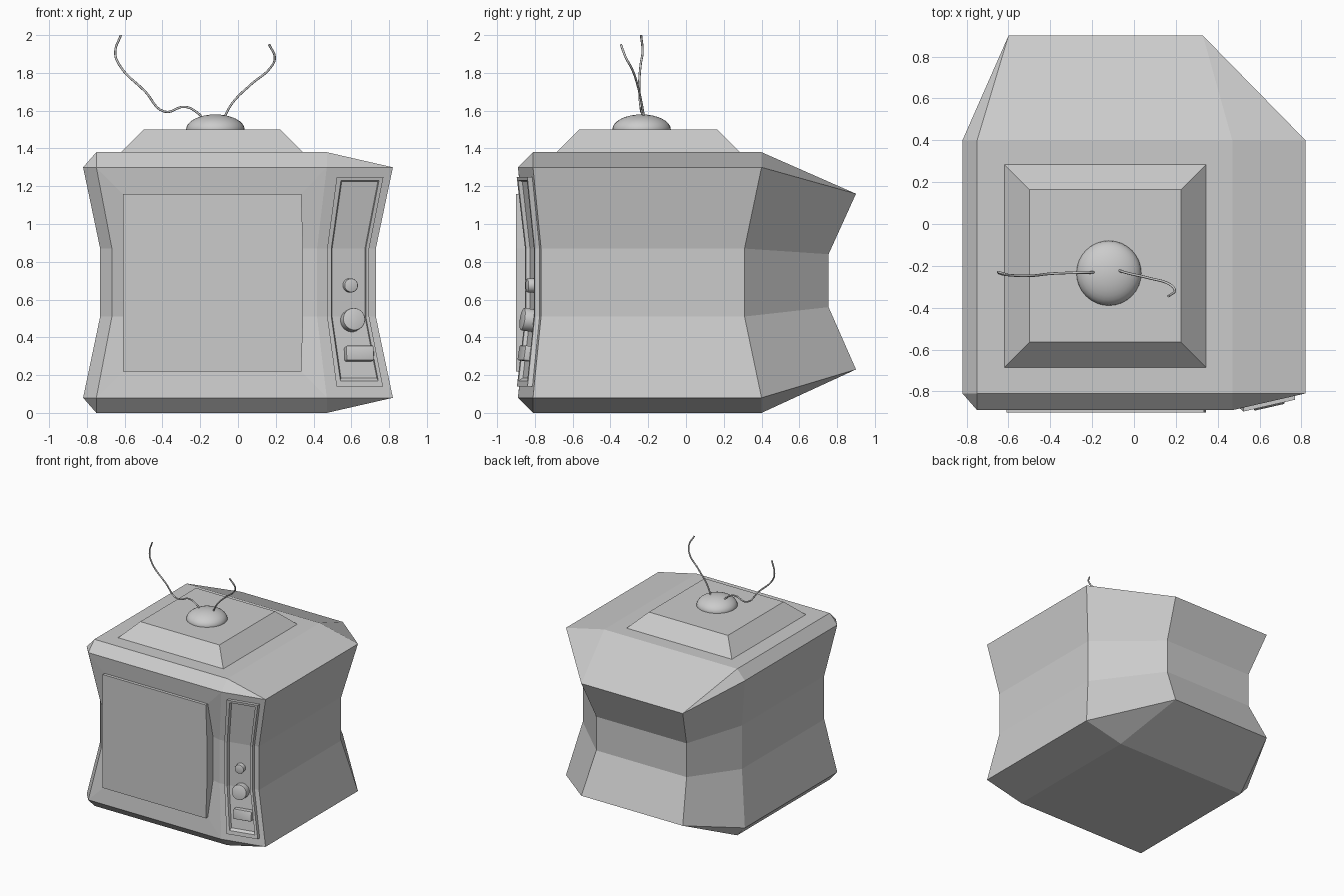
import bpy, bmesh
from mathutils import Vector

if "Cube" in bpy.data.objects:
    bpy.data.objects.remove(bpy.data.objects["Cube"])

CY = -0.42  # centre line of the waist scaling


def finish(name, bm, smooth=False):
    bmesh.ops.recalc_face_normals(bm, faces=bm.faces)
    me = bpy.data.meshes.new(name)
    bm.to_mesh(me)
    bm.free()
    ob = bpy.data.objects.new(name, me)
    bpy.context.collection.objects.link(ob)
    if smooth:
        bpy.ops.object.select_all(action='DESELECT')
        ob.select_set(True)
        bpy.context.view_layer.objects.active = ob
        bpy.ops.object.shade_smooth_by_angle(angle=0.6)
    return ob


def bridge(bm, a, b):
    n = len(a)
    for i in range(n):
        j = (i + 1) % n
        bm.faces.new((a[i], a[j], b[j], b[i]))


def cap_rows(bm, loop):
    # loop runs up the left side and down the right side
    h = len(loop) // 2
    for i in range(h - 1):
        bm.faces.new((loop[i], loop[i + 1], loop[-2 - i], loop[-1 - i]))


def loft(name, loops):
    bm = bmesh.new()
    vs = [[bm.verts.new(p) for p in lp] for lp in loops]
    for a, b in zip(vs, vs[1:]):
        bridge(bm, a, b)
    cap_rows(bm, vs[0])
    cap_rows(bm, vs[-1])
    return finish(name, bm)


def waist(z):
    # horizontal scale of the cabinet at height z
    d = max(0.51 - z, z - 0.87, 0)
    return 0.89 + 0.11 * min(d / 0.43, 1)


def facet_y(x, z):
    # surface of the angled control facet at front right
    s = waist(z)
    return CY + (-0.89 + (x / s - 0.47) * 0.2286 - CY) * s


# Cabinet: waisted eight-column shell with chamfered top and bottom
ring = [(-.75, -.89), (.47, -.89), (.82, -.81), (.82, .4),
        (.33, .9), (-.6, .9), (-.82, .4), (-.82, -.81)]
cap = [(-.75, -.81), (.47, -.81), (.47, .4), (-.75, .4)]
bm = bmesh.new()
rows = []
for z, zback, s in ((.08, .23, 1), (.51, .56, .89), (.87, .84, .89), (1.3, 1.16, 1)):
    rows.append([bm.verts.new((x * s, CY + (y - CY) * s, zback if y > .8 else z))
                 for x, y in ring])
for lo, hi in zip(rows, rows[1:]):
    for i in range(1, 8):
        j = (i + 1) % 8
        bm.faces.new((lo[i], lo[j], hi[j], hi[i]))
for row, z in ((rows[0], 0), (rows[3], 1.38)):
    c = [bm.verts.new((x, y, z)) for x, y in cap]
    bm.faces.new(c)
    for i in range(8):
        a, b = c[(i + 1) // 2 % 4], c[(i + 2) // 2 % 4]
        f = [row[i], row[(i + 1) % 8], b] + ([a] if a != b else [])
        bm.faces.new(f)
# recessed bezel in the cabinet front
outer = [r[0] for r in rows] + [r[1] for r in reversed(rows)]
bez = [(.22, -.875, .335), (.51, -.82, .345), (.87, -.82, .345), (1.16, -.875, .335)]
inner = [bm.verts.new((-.61, y, z)) for z, y, x in bez]
inner += [bm.verts.new((x, y, z)) for z, y, x in reversed(bez)]
bridge(bm, outer, inner)
cap_rows(bm, inner)
finish("cabinet", bm)


# Screen plate
def screen_loop(y):
    return ([(-.61, y, z) for z, _, x in bez] +
            [(x, y, z) for z, _, x in reversed(bez)])


loft("screen", [screen_loop(-.8), screen_loop(-.9)])


# Control panel with raised rim and sunken floor
def panel_loop(x0, x1, z0, z1, out):
    zs = (z0, .51, .87, z1)
    pts = [(x0 * waist(z), z) for z in zs] + [(x1 * waist(z), z) for z in reversed(zs)]
    return [(x, facet_y(x, z) - out, z) for x, z in pts]


loft("control_panel", [panel_loop(.53, .78, .14, 1.25, -.02),
                       panel_loop(.53, .78, .14, 1.25, .026),
                       panel_loop(.555, .76, .17, 1.23, .026),
                       panel_loop(.56, .755, .185, 1.225, .006)])


# Knobs and button standing on the angled facet
def on_facet(ob, x, z, depth):
    e = .004
    n = Vector(((facet_y(x + e, z) - facet_y(x - e, z)) / (2 * e), -1,
                (facet_y(x, z + e) - facet_y(x, z - e)) / (2 * e))).normalized()
    ob.location = Vector((x, facet_y(x, z), z)) + n * depth / 2
    ob.rotation_euler = n.to_track_quat('Z', 'Y').to_euler()


def bevel_top(bm, depth, w):
    edges = [e for e in bm.edges if all(v.co.z > depth * .49 for v in e.verts)]
    bmesh.ops.bevel(bm, geom=edges, offset=w, segments=2, affect='EDGES', profile=.5)


for name, x, z, r, d in (("small_knob", .59, .675, .037, .045),
                         ("large_knob", .60, .487, .06, .07)):
    bm = bmesh.new()
    bmesh.ops.create_cone(bm, cap_ends=True, segments=32, radius1=r, radius2=r, depth=d)
    bevel_top(bm, d, .006)
    on_facet(finish(name, bm, True), x, z, d)

bm = bmesh.new()
bmesh.ops.create_cube(bm, size=1)
bmesh.ops.scale(bm, vec=(.15, .08, .055), verts=bm.verts)
bmesh.ops.bevel(bm, geom=[e for e in bm.edges if abs(e.verts[0].co.z - e.verts[1].co.z) > .01],
                offset=.01, segments=3, affect='EDGES', profile=.5)
bevel_top(bm, .055, .006)
on_facet(finish("button", bm, True), .635, .31, .055)


# Raised plinth on the roof
def rect(x0, x1, y0, y1, z):
    return [(x0, y0, z), (x0, y1, z), (x1, y1, z), (x1, y0, z)]


loft("roof_plinth", [rect(-.625, .35, -.69, .29, 1.375), rect(-.5, .225, -.565, .165, 1.5)])

# Antenna dome
bm = bmesh.new()
bmesh.ops.create_uvsphere(bm, u_segments=32, v_segments=16, radius=1)
bmesh.ops.scale(bm, vec=(.155, .155, .08), verts=bm.verts)
bmesh.ops.translate(bm, vec=(-.12, -.235, 1.5), verts=bm.verts)
finish("antenna_dome", bm, True)


# Bent wire antennas
def antenna(name, pts):
    cu = bpy.data.curves.new(name, 'CURVE')
    cu.dimensions = '3D'
    cu.bevel_depth = .006
    cu.bevel_resolution = 2
    cu.use_fill_caps = True
    cu.resolution_u = 6
    sp = cu.splines.new('BEZIER')
    sp.bezier_points.add(len(pts) - 1)
    for bp, p in zip(sp.bezier_points, pts):
        bp.co = p
        bp.handle_left_type = bp.handle_right_type = 'AUTO'
    bpy.context.collection.objects.link(bpy.data.objects.new(name, cu))


antenna("left_antenna", [(-.18, -.23, 1.55), (-.21, -.232, 1.585), (-.28, -.233, 1.62),
                         (-.39, -.237, 1.595), (-.49, -.247, 1.70), (-.63, -.24, 1.845),
                         (-.65, -.23, 1.91), (-.62, -.238, 2.0)])
antenna("right_antenna", [(-.08, -.22, 1.55), (-.03, -.235, 1.64), (.07, -.258, 1.74),
                          (.17, -.288, 1.825), (.195, -.318, 1.88), (.165, -.345, 1.95)])
